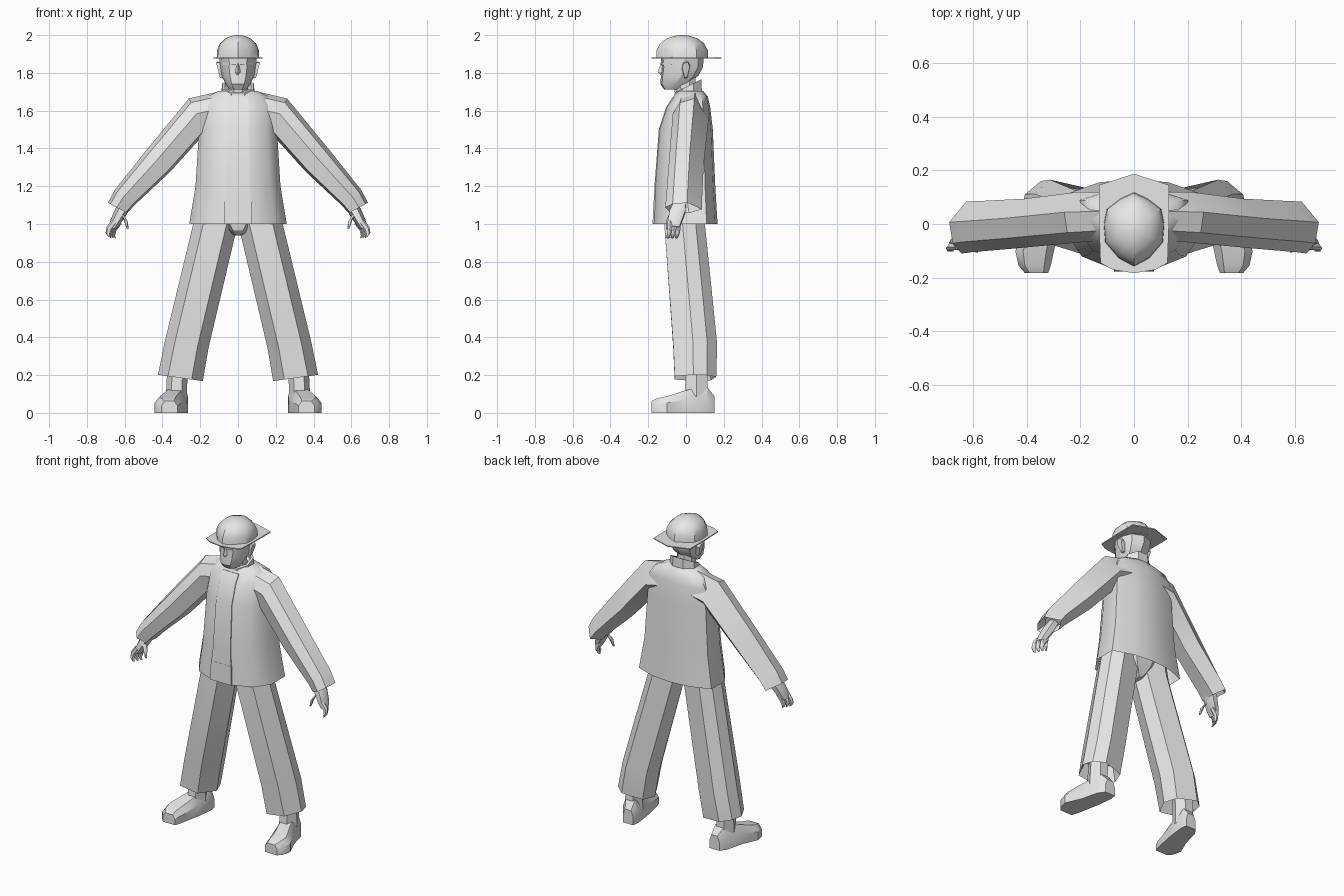
import bpy, bmesh, math
from mathutils import Vector

cube = bpy.data.objects.get("Cube")
if cube:
    bpy.data.objects.remove(cube, do_unlink=True)

grey = bpy.data.materials.new("light_grey")
grey.use_nodes = True
COLOUR = (0.8, 0.8, 0.8, 1)
grey.diffuse_color = COLOUR
for node in grey.node_tree.nodes:
    if node.type == 'BSDF_PRINCIPLED':
        node.inputs["Base Color"].default_value = COLOUR

X, Y, Z = Vector((1, 0, 0)), Vector((0, 1, 0)), Vector((0, 0, 1))


def loft(name, outline, rings, mirror=False, angle=30):
    """Skin rings of (centre, u axis, v axis, u size, v size) with capped ends."""
    bm = bmesh.new()
    rows = []
    for c, u, v, su, sv in rings:
        u, v = Vector(u).normalized(), Vector(v).normalized()
        rows.append([bm.verts.new(Vector(c) + u * a * su + v * b * sv) for a, b in outline])
    n = len(outline)
    for lo, hi in zip(rows, rows[1:]):
        for i in range(n):
            bm.faces.new((lo[i], lo[(i + 1) % n], hi[(i + 1) % n], hi[i]))
    bm.faces.new(rows[0])
    bm.faces.new(rows[-1])
    bmesh.ops.recalc_face_normals(bm, faces=bm.faces)
    mesh = bpy.data.meshes.new(name)
    bm.to_mesh(mesh)
    bm.free()
    mesh.materials.append(grey)
    obj = bpy.data.objects.new(name, mesh)
    bpy.context.collection.objects.link(obj)
    bpy.ops.object.select_all(action='DESELECT')
    obj.select_set(True)
    bpy.context.view_layer.objects.active = obj
    bpy.ops.object.shade_smooth_by_angle(angle=math.radians(angle))
    if mirror:
        obj.modifiers.new("Mirror", 'MIRROR')


def polygon(n, phase=0.0):
    return [(math.cos(math.tau * (i + phase) / n), math.sin(math.tau * (i + phase) / n))
            for i in range(n)]


def level(z, half_width, front, back, x=0):
    """Horizontal ring given by its front and back limits."""
    return ((x, (front + back) / 2, z), X, Y, half_width, (back - front) / 2)


def symmetric(half):
    """Complete an outline that runs from front centre to back centre."""
    return half + [(-x, y) for x, y in half[-2:0:-1]]


HEX, OCT = polygon(6), polygon(8, 0.5)
BOX = [(-1, -1), (1, -1), (1, 1), (-1, 1)]

# Jacket: flared body with square back corners and a hollow hem
body = symmetric([(0, -1), (.28, -.99), (.75, -.7), (1, -.15), (1, .66), (.5, .93), (0, 1)])
jacket = [(1.0, .258, -.172, .167), (1.2, .225, -.163, .155), (1.5, .206, -.14, .142),
          (1.62, .2, -.1, .128), (1.675, .165, -.065, .115), (1.705, .1, -.05, .09)]
loft("jacket", body, [level(1.1, .235, -.16, .155)] + [level(*r) for r in jacket], False, 42)

# Front closure strip and hem panel
loft("jacket_placket", BOX, [level(z, w, f - .004, f + .02) for z, w, f in
     [(1.12, .07, -.167), (1.2, .062, -.163), (1.5, .056, -.14), (1.62, .055, -.1),
      (1.67, .055, -.067)]])
loft("jacket_hem_panel", BOX, [level(1.0, .075, -.177, -.15), level(1.12, .072, -.172, -.145)])

# Sleeves: six sided with a ridge on top and a hollow cuff
sleeve_outline = [(1, -.25), (.2, 1), (-.6, .75), (-1, .1), (-.75, -.85), (.3, -1)]
sleeve = []
for x, y, z, n, half, depth in [
        (.1, .03, 1.6, (.1, 0, 1), .1, .09),
        (.215, .025, 1.575, (.45, 0, .9), .1, .095),
        (.425, .002, 1.33, (.77, 0, .64), .085, .092),
        (.6, -.01, 1.14, (.8, 0, .6), .066, .095),
        (.637, -.013, 1.085, (.88, 0, .47), .058, .097),
        (.6, -.013, 1.13, (.88, 0, .47), .042, .07)]:
    sleeve.append(((x, y, z), Y, n, depth, half))
loft("sleeve", sleeve_outline, sleeve, True)


# Hands: palm, curled fingers and thumb
def limb(name, points):
    loft(name, HEX, [((x, y, z), (.85, 0, .5), Y, rx, ry) for x, y, z, rx, ry in points], True, 50)


limb("palm", [(.59, -.03, 1.12, .03, .035), (.62, -.045, 1.065, .034, .048),
              (.65, -.06, 1.01, .028, .042), (.665, -.065, .98, .02, .034)])
for i in range(3):
    dx, y = -.012 * i, -.085 + .022 * i
    limb("finger_%d" % (i + 1), [(.655 + dx, y, 1.01, .018, .014), (.682 + dx, y, .975, .017, .014),
                                 (.688 + dx, y - .006, .945, .015, .012),
                                 (.678 + dx, y - .01, .928, .01, .009)])
limb("thumb", [(.62, -.07, 1.06, .016, .016), (.595, -.09, 1.02, .014, .014),
               (.585, -.1, .975, .007, .007)])

# Trousers: flat fronts, creased backs and hollow cuffs
leg = [(1, -.1), (.55, -1), (-.5, -1), (-1, 0), (-.75, .75), (.35, 1), (.85, .55)]
legs = [level(z, w, f, b, x) for z, w, f, b, x in
        [(.28, .09, -.04, .13, .29), (.185, .12, -.06, .16, .305), (.36, .117, -.068, .165, .272),
         (1.0, .118, -.115, .1, .119), (1.1, .11, -.1, .1, .105)]]
for k in (1, 2):
    c, _, v, su, sv = legs[k]
    legs[k] = (c, (1, 0, .14), v, su, sv)
loft("trouser_leg", leg, legs, True)
loft("trouser_seat", OCT, [level(.94, .02, -.07, .06), level(.965, .07, -.1, .08),
                           level(1.02, .14, -.115, .1), level(1.12, .2, -.12, .12)])

# Shoes: sections from heel to toe, plus the ankle
shoe = [(-1, 0), (1, 0), (1, .6), (.6, 1), (-.6, 1), (-1, .6)]
loft("shoe", shoe, [((x, y, 0), X, Z, w, h) for y, x, w, h in
     [(.15, .307, .035, .09), (.11, .318, .053, .14), (0, .338, .06, .12),
      (-.1, .37, .072, .088), (-.155, .37, .06, .077), (-.183, .363, .043, .062)]], True)
loft("ankle", HEX, [level(.06, .058, -.02, .13, .325), level(.13, .055, -.015, .125, .325),
                    level(.26, .055, -.005, .12, .318)], True)

# Neck and forward tilted collar
loft("neck", OCT, [level(1.64, .06, -.06, .06), level(1.78, .055, -.07, .055)])
tilt = (0, 1, .5)
loft("collar", OCT, [((0, y, z), X, tilt, w, d) for y, z, w, d in
     [(.01, 1.66, .098, .09), (.01, 1.73, .09, .086), (.01, 1.73, .075, .072),
      (.01, 1.69, .075, .072)]])

# Head, nose, brow and ears
skull = symmetric([(0, -1), (.5, -.9), (.88, -.45), (1, .1), (.72, .75), (0, 1)])
loft("head", skull, [level(*r) for r in
     [(1.712, .045, -.115, -.03), (1.74, .066, -.135, .02), (1.785, .085, -.133, .065),
      (1.83, .095, -.128, .09), (1.9, .1, -.135, .095)]])
loft("nose", [(-1, 1), (0, -1), (1, 1)], [level(1.79, .016, -.134, -.12),
                                         level(1.805, .018, -.15, -.12),
                                         level(1.85, .008, -.132, -.12)])
loft("brow", BOX, [((x, y, 1.849), Y, Z, .008, .006) for x, y in
     [(.01, -.128), (.045, -.118), (.08, -.07)]], True)
ear = [(-.3, -1), (.3, -.9), (1, .5), (.5, 1), (-.7, .9), (-1, .2)]
loft("ear", ear, [((x, 0, 1.815), Y, (.25, 0, 1), s * .022, s * .046)
                  for x, s in [(.075, .8), (.095, 1), (.106, .9)]], True)

# Hat: faceted crown on a flat angular brim
crown = symmetric([(0, -1), (.5, -.78), (.95, -.35), (1, .15), (.9, .55), (.45, .83), (0, 1)])
loft("hat_crown", crown, [((0, -.02, z), X, Y, .113 * s, .138 * s) for z, s in
     [(1.875, 1), (1.92, .98), (1.955, .85), (1.982, .6), (1.996, .3), (2.0, .08)]], False, 35)
brim = symmetric([(0, -.183), (.08, -.17), (.125, -.145), (.13, 0), (.13, .145), (0, .187)])
loft("hat_brim", brim, [((0, 0, z), X, Y, 1, 1) for z in (1.876, 1.882)])
